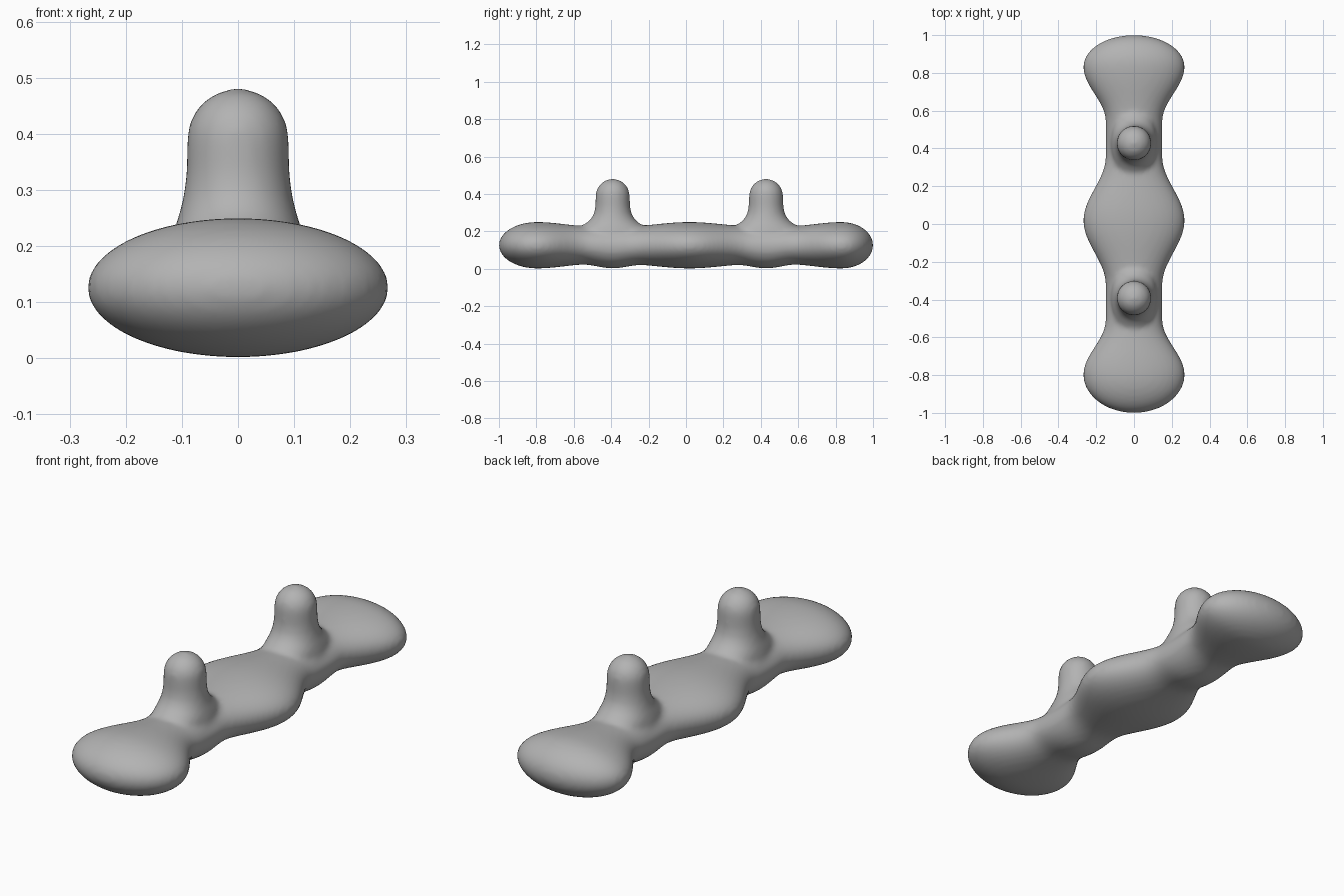
import bpy, bmesh
from math import cos, sin, pi, sqrt

default = bpy.data.objects.get("Cube")
if default:
    bpy.data.objects.remove(default, do_unlink=True)

grey = bpy.data.materials.new("plain grey")
grey.use_nodes = True
colour = (0.45, 0.45, 0.45, 1)
grey.diffuse_color = colour
grey.node_tree.nodes["Principled BSDF"].inputs["Base Color"].default_value = colour

SIDES = 48
MID, LOBE = 0.018, 0.815
PEGS = (-0.392, 0.428)


def bump(distance, reach):
    """Smooth hump that falls from one to zero over the reach."""
    return 0.5 + 0.5 * cos(pi * min(abs(distance) / reach, 1))


def loft(bm, rings):
    """Skin a closed tube through rings of points, with capped ends."""
    loops = [[bm.verts.new(p) for p in ring] for ring in rings]
    for a, b in zip(loops, loops[1:]):
        for i in range(SIDES):
            j = (i + 1) % SIDES
            bm.faces.new((a[i], a[j], b[j], b[i]))
    bm.faces.new(loops[0][::-1])
    bm.faces.new(loops[-1])


def body_ring(y):
    """Oval cross-section of the three-lobed body."""
    d = y - MID
    swell = bump(d, 0.34) + bump(abs(d) - LOBE, 0.29)
    # Beyond the widest point of an end lobe, round it off
    cap = 1.0
    if abs(d) > LOBE:
        swell = 1.0
        start = MID + LOBE if d > 0 else MID - LOBE
        tip = 1 if d > 0 else -1
        cap = sqrt(max(1 - ((y - start) / (tip - start)) ** 2, 0.0001))
    knob = sum(bump(y - p, 0.17) for p in PEGS)
    top = 0.228 + 0.022 * swell
    low = 0.024 - 0.022 * swell - 0.022 * knob
    width = (0.15 + 0.119 * swell) * cap
    mid, half = (top + low) / 2, (top - low) / 2 * cap
    return [(width * cos(t), y, mid + half * sin(t))
            for t in (2 * pi * i / SIDES for i in range(SIDES))]


def peg_rings(y):
    """Round-topped peg whose foot flares mostly along the body."""
    foot = [(0.13, 0.13, 0.19), (0.18, 0.125, 0.19), (0.215, 0.118, 0.185),
            (0.235, 0.112, 0.155), (0.26, 0.104, 0.122),
            (0.29, 0.097, 0.102), (0.33, 0.092, 0.093)]
    dome = [(0.39 + 0.091 * sin(a), 0.091 * cos(a), 0.091 * cos(a))
            for a in (pi / 2 * k / 12.2 for k in range(13))]
    return [[(rx * cos(t), y + ry * sin(t), z)
             for t in (2 * pi * i / SIDES for i in range(SIDES))]
            for z, rx, ry in foot + dome]


bm = bmesh.new()
# Stations are packed closely toward both tips
loft(bm, [body_ring(-cos(pi * k / 100)) for k in range(101)])
for peg_y in PEGS:
    loft(bm, peg_rings(peg_y))
bmesh.ops.recalc_face_normals(bm, faces=bm.faces)
mesh = bpy.data.meshes.new("lobed_bar_with_pegs")
bm.to_mesh(mesh)
bm.free()
mesh.materials.append(grey)
bar = bpy.data.objects.new("lobed_bar_with_pegs", mesh)
bpy.context.collection.objects.link(bar)

# Fuse the body and pegs into one soft skin
fuse = bar.modifiers.new("fuse", "REMESH")
fuse.mode = "VOXEL"
fuse.voxel_size = 0.012
fuse.use_smooth_shade = True
soften = bar.modifiers.new("soften", "SMOOTH")
soften.factor = 0.5
soften.iterations = 8
